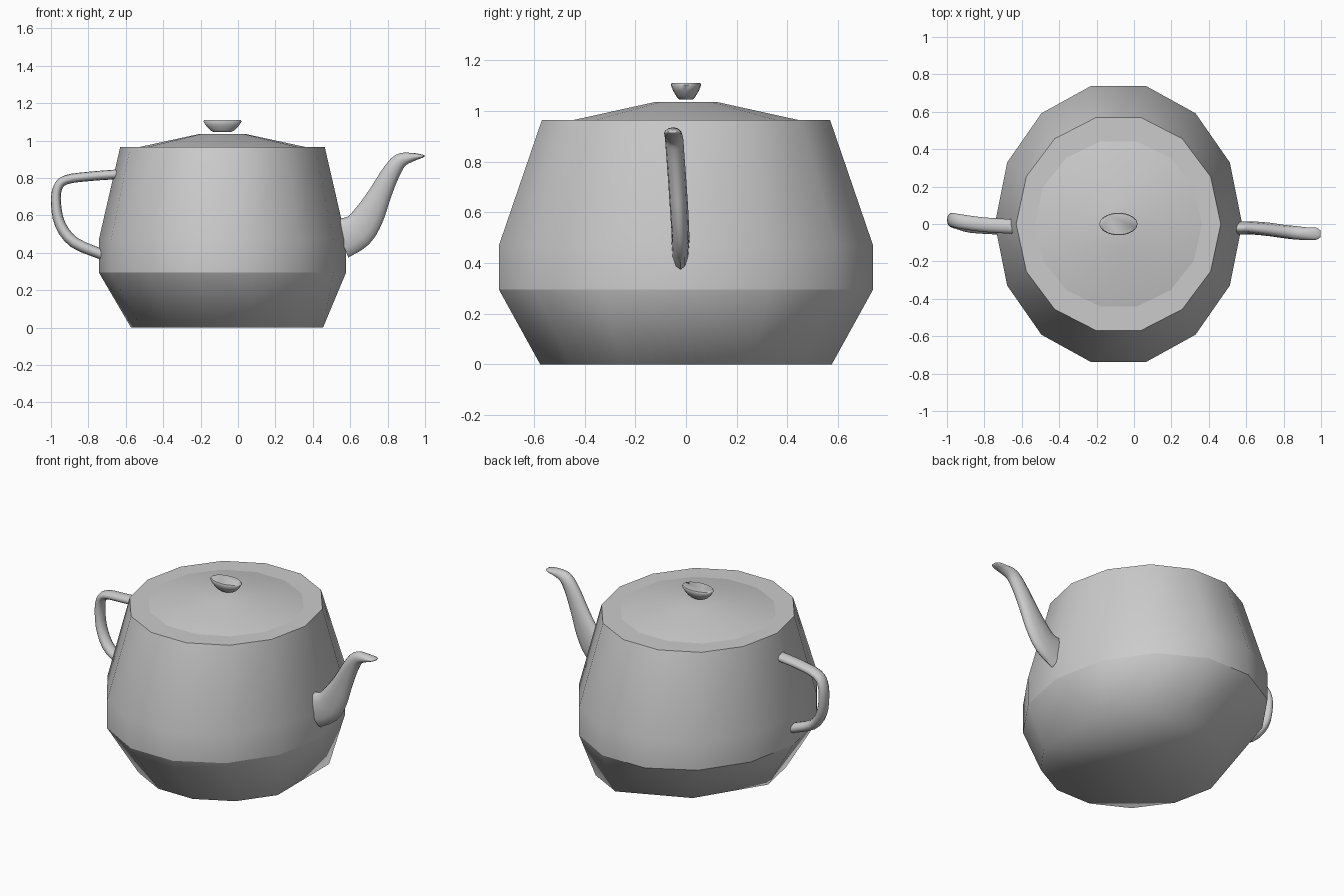
import bpy, bmesh, math
from mathutils import Vector

if "Cube" in bpy.data.objects:
    bpy.data.objects.remove(bpy.data.objects["Cube"])

CX = -0.083   # body axis
SIDES = 14


def finish(name, bm, angle=None):
    bmesh.ops.recalc_face_normals(bm, faces=bm.faces)
    mesh = bpy.data.meshes.new(name)
    bm.to_mesh(mesh)
    bm.free()
    ob = bpy.data.objects.new(name, mesh)
    bpy.context.collection.objects.link(ob)
    bpy.ops.object.select_all(action='DESELECT')
    ob.select_set(True)
    bpy.context.view_layer.objects.active = ob
    if angle is None:
        bpy.ops.object.shade_smooth()
    else:
        bpy.ops.object.shade_smooth_by_angle(angle=math.radians(angle))
    return ob


def ring(bm, rx, ry, z, sides=SIDES, cx=CX):
    return [bm.verts.new((cx + rx * math.cos(math.tau * k / sides),
                          ry * math.sin(math.tau * k / sides), z)) for k in range(sides)]


def bridge(bm, a, b):
    n = len(a)
    for k in range(n):
        bm.faces.new((a[k], a[(k + 1) % n], b[(k + 1) % n], b[k]))


def stack(name, levels, sides=SIDES, bottom=False, top=True, angle=None):
    """Elliptical rings (rx, ry, z) joined upwards, optionally capped."""
    bm = bmesh.new()
    rings = [ring(bm, *lv, sides) for lv in levels]
    for a, b in zip(rings, rings[1:]):
        bridge(bm, a, b)
    if top:
        bm.faces.new(rings[-1])
    if bottom:
        bm.faces.new(rings[0])
    return finish(name, bm, angle)


def smooth_path(points, steps=3):
    """Catmull-Rom through tuples of any length."""
    p = [Vector(q) for q in points]
    p = [2 * p[0] - p[1]] + p + [2 * p[-1] - p[-2]]
    out = []
    for i in range(1, len(p) - 2):
        a, b, c, d = p[i - 1:i + 3]
        for s in range(steps):
            t = s / steps
            out.append(0.5 * (2 * b + (c - a) * t + (2 * a - 5 * b + 4 * c - d) * t * t
                              + (3 * b - a - 3 * c + d) * t ** 3))
    return out + [p[-2]]


def tube(name, points, sides=12):
    """Elliptical tube; points are (x, y, z, radius in the xz plane, radius in y)."""
    path = smooth_path(points)
    bm = bmesh.new()
    rings = []
    for i, q in enumerate(path):
        d = path[min(i + 1, len(path) - 1)] - path[max(i - 1, 0)]
        n = Vector((-d[2], 0, d[0])).normalized()
        c = Vector(q[:3])
        rings.append([bm.verts.new(c + n * q[3] * math.cos(math.tau * k / sides)
                                   + Vector((0, q[4] * math.sin(math.tau * k / sides), 0)))
                      for k in range(sides)])
    for a, b in zip(rings, rings[1:]):
        bridge(bm, a, b)
    bm.faces.new(rings[0])
    bm.faces.new(rings[-1])
    return finish(name, bm, 75)


# Upper body with a flat shoulder running up to the lid
stack("body", [(0.661, 0.757, 0.295), (0.661, 0.757, 0.47), (0.547, 0.583, 0.965),
               (0.445, 0.45, 0.965)], top=False, angle=40)

# Tapered base, slightly off axis, clipped under the spout and at the back left
bm = bmesh.new()
ring(bm, 0.661, 0.757, 0.295)
low = ring(bm, 0.54, 0.59, 0.0, cx=-0.032)
low[5].co += Vector((0.045, -0.065, 0))
for k in (0, 4, 6):
    bm.verts.remove(low[k])
bmesh.ops.convex_hull(bm, input=bm.verts)
caps = [f for f in bm.faces if all(v.co.z > 0.2 for v in f.verts)]
bmesh.ops.delete(bm, geom=caps, context='FACES')
finish("base", bm)

# Lid and knob
stack("lid", [(0.447, 0.452, 0.965), (0.125, 0.127, 1.035)], angle=40)
stack("knob", [(0.045, 0.026, 1.045), (0.065, 0.036, 1.055), (0.088, 0.051, 1.08),
               (0.102, 0.06, 1.102), (0.097, 0.057, 1.11)], 20, True, angle=60)

# Spout
tube("spout", [(0.55, -0.022, 0.475, 0.108, 0.035), (0.64, -0.022, 0.517, 0.094, 0.035),
               (0.705, -0.027, 0.607, 0.08, 0.036), (0.76, -0.034, 0.715, 0.061, 0.036),
               (0.815, -0.042, 0.823, 0.049, 0.036), (0.865, -0.047, 0.891, 0.04, 0.036),
               (0.925, -0.052, 0.91, 0.025, 0.034), (0.975, -0.052, 0.916, 0.012, 0.032),
               (0.997, -0.052, 0.918, 0.004, 0.018)])

# Handle
handle = [(-0.64, -0.014, 0.82, 0.026), (-0.8, -0.004, 0.808, 0.025), (-0.92, 0.012, 0.79, 0.025),
          (-0.965, 0.02, 0.745, 0.025), (-0.973, 0.02, 0.66, 0.027), (-0.95, 0.012, 0.55, 0.029),
          (-0.875, -0.008, 0.455, 0.03), (-0.72, -0.018, 0.388, 0.028)]
tube("handle", [p + (0.039,) for p in handle])
